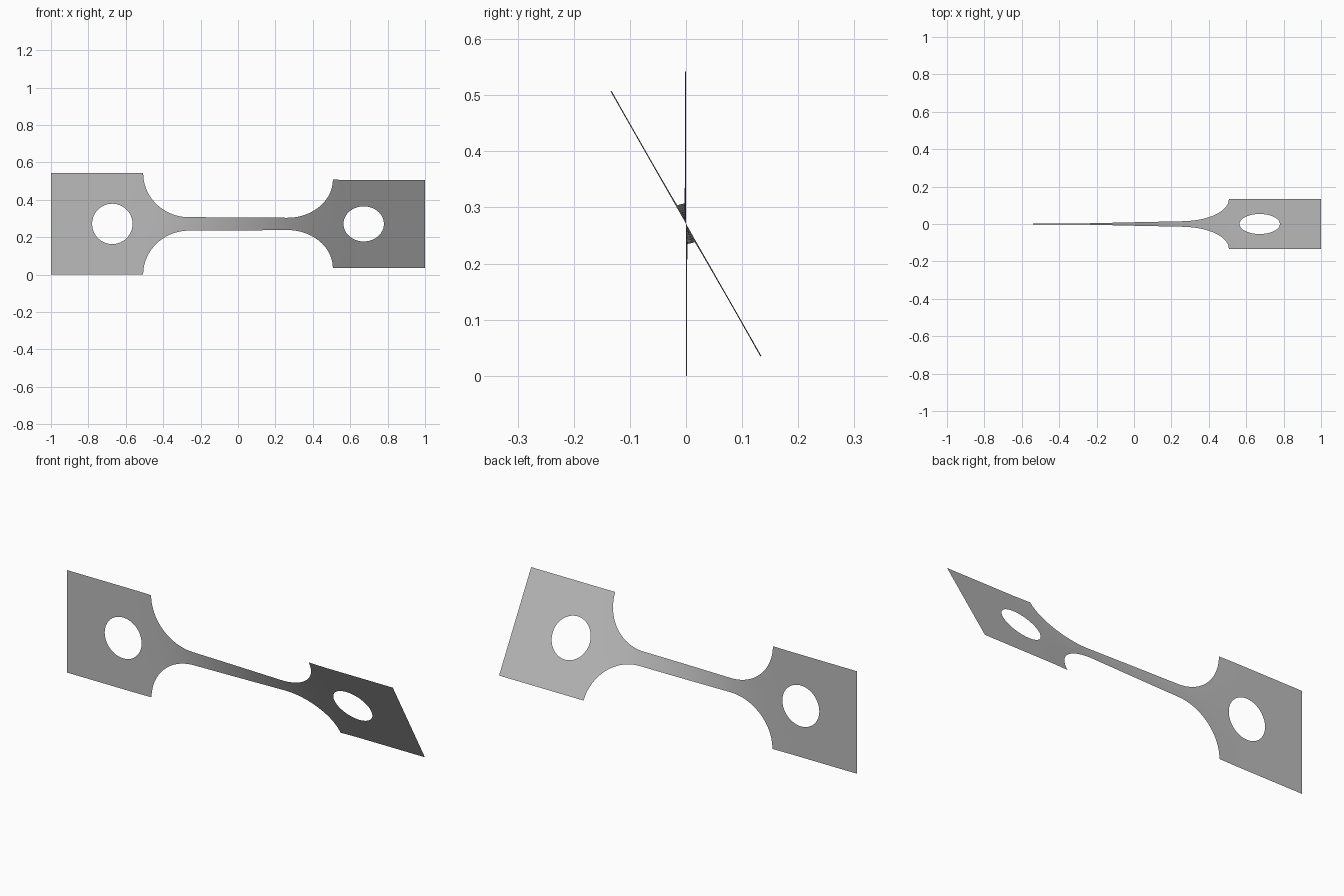
import bpy, bmesh
from math import sin, cos, pi, atan2, radians, sqrt

cube = bpy.data.objects.get("Cube")
if cube:
    bpy.data.objects.remove(cube)

HALF = 0.271         # half height of the end plates
NECK = 0.036         # half height of the neck
INNER = 0.507        # where plates meet the fillets
FILLET = 0.245       # fillet length
HOLE_X, HOLE_R = 0.672, 0.108
TWIST = radians(29.7)


def half_height(x):
    """Outline of the strip: plate, elliptical fillet, neck."""
    t = (abs(x) - (INNER - FILLET)) / FILLET
    if t <= 0:
        return NECK
    if t >= 1:
        return HALF
    return HALF - (HALF - NECK) * sqrt(1 - t * t)


# Accumulated twist: the narrower the strip, the faster it turns
STEPS, GRIP = 600, 0.6
total = [0.0]
for i in range(STEPS):
    x = -GRIP + (i + 0.5) * 2 * GRIP / STEPS
    total.append(total[-1] + 1 / half_height(x))


def twist(x):
    f = min(max((x + GRIP) / (2 * GRIP), 0), 1) * STEPS
    i = min(int(f), STEPS - 1)
    return TWIST * (total[i] + (total[i + 1] - total[i]) * (f - i)) / total[-1]


def add_quads(bm, rows, closed=False):
    grid = [[bm.verts.new((x, 0, z)) for x, z in row] for row in rows]
    for a, b in zip(grid, grid[1:]):
        n = len(a)
        for j in range(n if closed else n - 1):
            k = (j + 1) % n
            bm.faces.new((a[j], a[k], b[k], b[j]))


# Rays from the hole centre to the plate border, corners included
left, right = HOLE_X - 1, HOLE_X - INNER
angles = [2 * pi * i / 72 for i in range(72)]
angles += [atan2(z, x) % (2 * pi) for x in (left, right) for z in (-HALF, HALF)]
angles.sort()


def border(a):
    c, s = cos(a), sin(a)
    rx = (right / c if c > 0 else left / c) if abs(c) > 1e-6 else 9
    rz = HALF / abs(s) if abs(s) > 1e-6 else 9
    r = min(rx, rz)
    return r * c, r * s


bm = bmesh.new()

# End plates with round holes
for side in (-1, 1):
    rings = []
    for k in range(6):
        t = k / 5
        ring = []
        for a in angles:
            bx, bz = border(a)
            x = HOLE_R * cos(a) * (1 - t) + bx * t
            z = HOLE_R * sin(a) * (1 - t) + bz * t
            ring.append((side * (HOLE_X - x), z))
        rings.append(ring)
    add_quads(bm, rings, closed=True)

# Fillets and neck, sharing the border points of the plates
levels = sorted(z / HALF for x, z in map(border, angles) if abs(x - right) < 1e-5)
arc = [INNER - FILLET * (1 - cos(pi / 2 * i / 20)) for i in range(20)]
flat = INNER - FILLET
xs = [-x for x in arc] + [flat * (i / 12 - 1) for i in range(25)] + arc[::-1]
add_quads(bm, [[(x, v * half_height(x)) for v in levels] for x in xs])

bmesh.ops.remove_doubles(bm, verts=bm.verts, dist=1e-4)
bmesh.ops.recalc_face_normals(bm, faces=bm.faces)
bm.faces.ensure_lookup_table()
if bm.faces[0].normal.y > 0:
    bmesh.ops.reverse_faces(bm, faces=bm.faces)

# Turn the flat sheet about its long axis
for v in bm.verts:
    a, z = twist(v.co.x), v.co.z
    v.co.y = -z * sin(a)
    v.co.z = HALF + z * cos(a)

mesh = bpy.data.meshes.new("twisted_strip")
bm.to_mesh(mesh)
bm.free()
strip = bpy.data.objects.new("twisted_strip", mesh)
bpy.context.collection.objects.link(strip)

# Plain grey
grey = bpy.data.materials.new("plain_grey")
grey.use_nodes = True
colour = (0.5, 0.5, 0.5, 1)
grey.diffuse_color = colour
grey.node_tree.nodes["Principled BSDF"].inputs["Base Color"].default_value = colour
mesh.materials.append(grey)

bpy.context.view_layer.objects.active = strip
strip.select_set(True)
bpy.ops.object.shade_smooth_by_angle(angle=radians(30))
